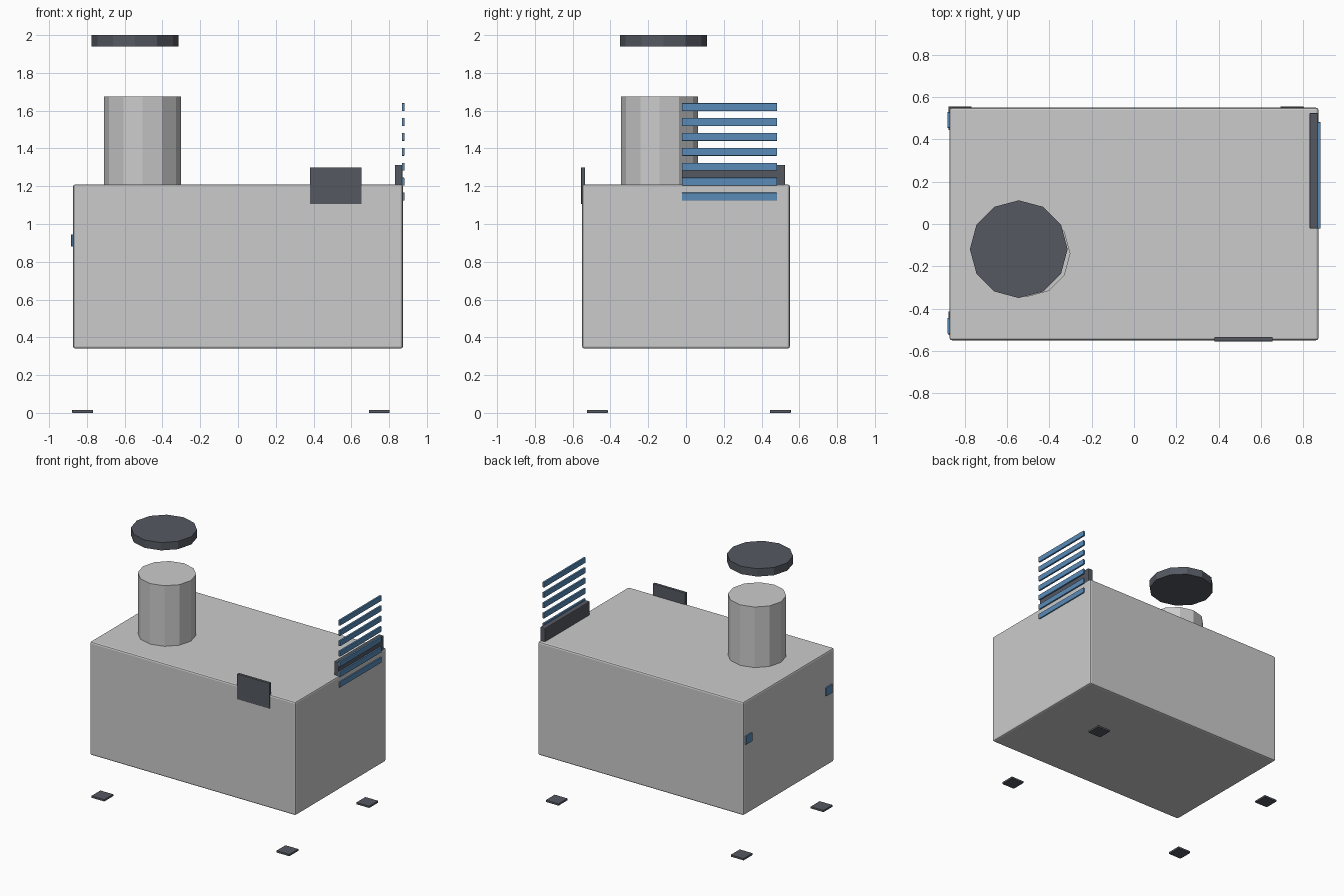
import bpy

if "Cube" in bpy.data.objects:
    bpy.data.objects.remove(bpy.data.objects["Cube"])


def material(name, color):
    m = bpy.data.materials.new(name)
    m.diffuse_color = color
    m.use_nodes = True
    m.node_tree.nodes["Principled BSDF"].inputs["Base Color"].default_value = m.diffuse_color
    return m


blue = material("blue_paint", (0.1, 0.26, 0.48, 1))
dark = material("dark_metal", (0.09, 0.1, 0.12, 1))


def finish(ob, name, mat, bevel):
    ob.name = name
    if mat:
        ob.data.materials.append(mat)
    if bevel:
        b = ob.modifiers.new("Bevel", 'BEVEL')
        b.width = bevel
        b.segments = 2
    return ob


def box(name, x, y, z, mat=None, bevel=0.0):
    """Box from (min, max) ranges on each axis."""
    ranges = (x, y, z)
    bpy.ops.mesh.primitive_cube_add(size=1, location=[(a + b) / 2 for a, b in ranges])
    ob = bpy.context.object
    ob.scale = [b - a for a, b in ranges]
    bpy.ops.object.transform_apply(location=False, rotation=False, scale=True)
    return finish(ob, name, mat, bevel)


def drum(name, x, y, z, radius, mat=None):
    """Flat-sided 12-gon cylinder with corners on the x and y axes."""
    bpy.ops.mesh.primitive_cylinder_add(vertices=12, radius=radius, depth=z[1] - z[0],
                                        location=(x, y, (z[0] + z[1]) / 2))
    return finish(bpy.context.object, name, mat, 0)


# Main housing
box("housing", (-0.873, 0.873), (-0.55, 0.55), (0.34, 1.21), bevel=0.012)

# Exhaust stack and floating rain cap
drum("exhaust_stack", -0.505, -0.14, (1.21, 1.675), 0.204)
drum("rain_cap", -0.545, -0.119, (1.94, 2.0), 0.231, dark)

# Control panel on the front edge
box("control_panel", (0.381, 0.655), (-0.555, -0.534), (1.105, 1.30), dark, 0.002)

# Vent frame sunk in the right wall, with louvre slats outside it
box("vent_frame", (0.83, 0.871), (-0.022, 0.525), (0.75, 1.313), dark, 0.006)
for i in range(7):
    zc = 1.145 + i * 0.079
    box(f"vent_slat_{i + 1}", (0.867, 0.882), (-0.022, 0.482),
        (zc - 0.021, zc + 0.021), blue, 0.003)

# Latches on the left wall
for i, yc in enumerate((-0.482, 0.492)):
    box(f"latch_{i + 1}", (-0.883, -0.866), (yc - 0.037, yc + 0.037), (0.88, 0.945), blue, 0.002)

# Foot pads
for i, xc in enumerate((-0.823, 0.748)):
    for j, yc in enumerate((-0.469, 0.5)):
        box(f"foot_pad_{i * 2 + j + 1}", (xc - 0.055, xc + 0.055),
            (yc - 0.055, yc + 0.055), (0, 0.015), dark, 0.002)
